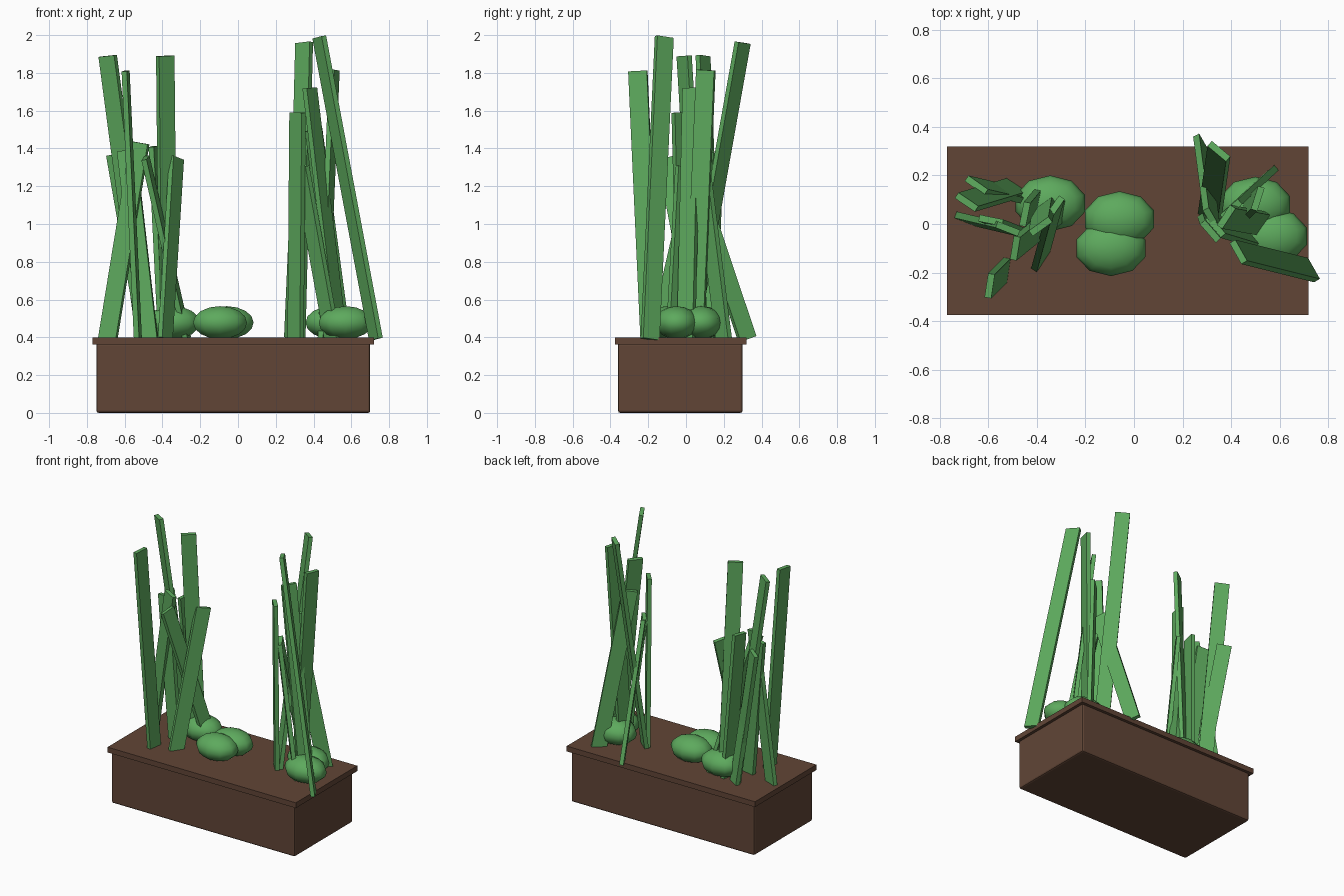
import bpy
import bmesh
from mathutils import Vector, Matrix

old = bpy.data.objects.get("Cube")
if old:
    bpy.data.objects.remove(old, do_unlink=True)


def material(name, rgb):
    m = bpy.data.materials.new(name)
    m.use_nodes = True
    m.diffuse_color = (*rgb, 1)
    m.node_tree.nodes["Principled BSDF"].inputs["Base Color"].default_value = (*rgb, 1)
    return m


GREEN = material("leaf green", (0.11, 0.4, 0.11))
BROWN = material("earth brown", (0.12, 0.06, 0.037))


def finish(bm, name, mat, smooth=False):
    mesh = bpy.data.meshes.new(name)
    for f in bm.faces:
        f.smooth = smooth
    bm.to_mesh(mesh)
    bm.free()
    mesh.materials.append(mat)
    ob = bpy.data.objects.new(name, mesh)
    bpy.context.collection.objects.link(ob)
    return ob


def block(name, x, y, z, bevel):
    """Box from (min, max) ranges with a small bevel."""
    bm = bmesh.new()
    size = [b - a for a, b in (x, y, z)]
    mid = [(a + b) / 2 for a, b in (x, y, z)]
    bmesh.ops.create_cube(bm, size=1, matrix=Matrix.Translation(mid) @ Matrix.Diagonal((*size, 1)))
    ob = finish(bm, name, BROWN)
    if bevel:
        mod = ob.modifiers.new("soft edges", "BEVEL")
        mod.width = bevel
        mod.segments = 2


def blade(name, base, top, across, width=0.1, thick=0.028):
    """Straight flat leaf from base to top, its width lying along a plan direction."""
    base, top = Vector(base), Vector(top)
    axis = (top - base).normalized()
    side = Vector((*across, 0))
    side = (side - axis * side.dot(axis)).normalized()
    normal = axis.cross(side)
    frame = Matrix((side, normal, axis)).transposed().to_4x4()
    size = Matrix.Diagonal((width, thick, (top - base).length, 1))
    bm = bmesh.new()
    bmesh.ops.create_cube(bm, size=1, matrix=Matrix.Translation((base + top) / 2) @ frame @ size)
    finish(bm, name, GREEN)


def shrub(name, x, y):
    """Flattened ball resting on the planter."""
    bm = bmesh.new()
    place = Matrix.Translation((x, y, 0.478)) @ Matrix.Diagonal((0.15, 0.115, 0.087, 1))
    bmesh.ops.create_uvsphere(bm, u_segments=10, v_segments=8, radius=1, matrix=place)
    finish(bm, name, GREEN, smooth=True)


# Planter box and its overhanging lid of soil
block("planter_box", (-0.75, 0.70), (-0.36, 0.30), (0, 0.37), 0.012)
block("planter_top", (-0.77, 0.72), (-0.375, 0.32), (0.362, 0.4), 0)

# Rounded shrubs
for i, (x, y) in enumerate([(-0.06, 0.02), (-0.095, -0.1), (-0.345, 0.085), (0.5, 0.08), (0.57, -0.05)]):
    shrub(f"shrub_{i + 1}", x, y)

# Leaf clumps: base x, y; top x, y, z; width direction
ground = 0.39
right_clump = [
    (-0.49, 0.15, -0.69, 0.09, 1.89, 0.83, -0.55),
    (-0.37, 0.08, -0.385, -0.01, 1.89, 0.81, 0.58),
    (-0.53, -0.19, -0.595, -0.255, 1.81, 0.15, 0.98),
    (-0.69, 0.02, -0.52, -0.02, 1.43, 0.9, -0.35),
    (-0.48, 0.12, -0.65, 0.16, 1.37, 0.8, -0.55),
    (-0.385, -0.15, -0.325, 0.07, 1.35, 0.55, 0.83),
    (-0.27, 0.08, -0.49, -0.1, 1.35, 0.2, 0.98),
    (-0.4, 0.1, -0.45, 0.04, 1.41, 0.2, 0.98),
    (-0.475, -0.03, -0.59, 0.015, 1.39, 0.97, -0.2),
]
left_clump = [
    (0.31, 0.02, 0.35, 0.3, 1.96, 0.76, -0.65),
    (0.73, -0.19, 0.43, -0.115, 1.99, 0.5, -0.85),
    (0.45, 0.045, 0.51, 0.105, 1.815, 0.3, 0.95),
    (0.54, 0, 0.38, 0.03, 1.72, 0.55, 0.83),
    (0.305, 0, 0.315, -0.03, 1.59, 0.65, -0.75),
    (0.5, -0.06, 0.335, -0.01, 1.3, 0.65, -0.75),
    (0.28, 0.325, 0.32, 0.02, 1.3, 0.45, -0.85),
    (0.55, 0.2, 0.4, 0.06, 1.5, 0.75, 0.65),
]
for clump, leaves in (("right_leaf", right_clump), ("left_leaf", left_clump)):
    for i, (bx, by, tx, ty, tz, wx, wy) in enumerate(leaves):
        blade(f"{clump}_{i + 1}", (bx, by, ground), (tx, ty, tz), (wx, wy))
